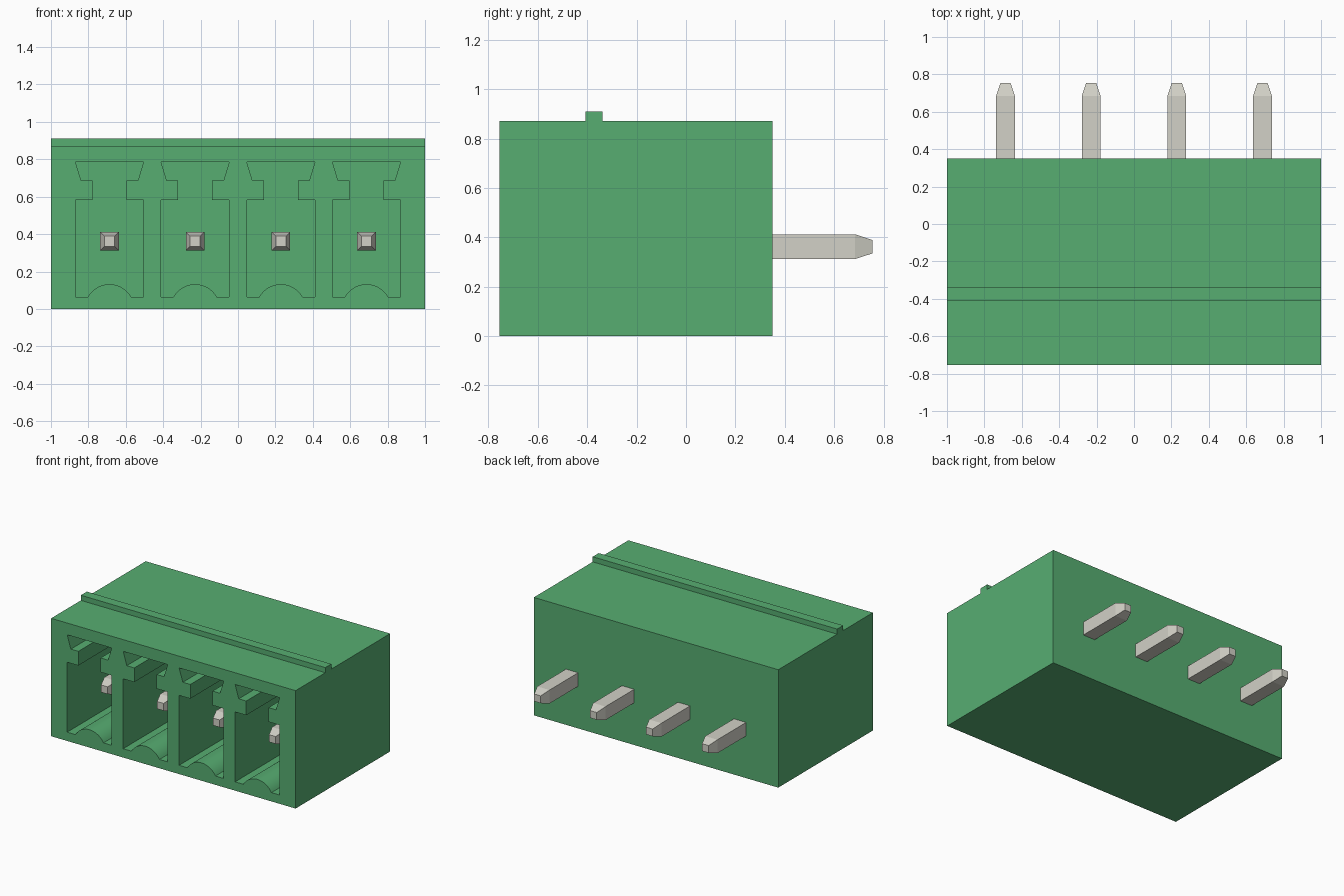
import bpy, bmesh, math
from mathutils import Vector

if "Cube" in bpy.data.objects:
    bpy.data.objects.remove(bpy.data.objects["Cube"], do_unlink=True)

FRONT, BACK = -0.755, 0.35
PITCH, PIN_Z = 0.458, 0.362
CENTRES = [(i - 1.5) * PITCH for i in range(4)]


def material(name, rgb):
    m = bpy.data.materials.new(name)
    m.use_nodes = True
    m.diffuse_color = (*rgb, 1)
    m.node_tree.nodes["Principled BSDF"].inputs["Base Color"].default_value = (*rgb, 1)
    return m


green = material("green plastic", (0.095, 0.42, 0.167))
metal = material("pale grey metal", (0.645, 0.638, 0.571))


def make_object(name, bm, mat):
    bmesh.ops.recalc_face_normals(bm, faces=bm.faces)
    mesh = bpy.data.meshes.new(name)
    bm.to_mesh(mesh)
    bm.free()
    mesh.materials.append(mat)
    ob = bpy.data.objects.new(name, mesh)
    bpy.context.collection.objects.link(ob)
    return ob


def loft(bm, rings):
    """Bridge rings of equal length and cap both ends."""
    rows = [[bm.verts.new(p) for p in ring] for ring in rings]
    n = len(rows[0])
    for a, b in zip(rows, rows[1:]):
        for i in range(n):
            j = (i + 1) % n
            bm.faces.new((a[i], a[j], b[j], b[i]))
    bm.faces.new(rows[0])
    bm.faces.new(rows[-1])


# Housing: side profile with the top rib, extruded across the width
side = [(FRONT, 0), (BACK, 0), (BACK, 0.872), (-0.338, 0.872),
        (-0.338, 0.91), (-0.408, 0.91), (-0.408, 0.872), (FRONT, 0.872)]
bm = bmesh.new()
loft(bm, [[(x, y, z) for y, z in side] for x in (-1, 1)])
housing = make_object("housing", bm, green)

# Socket outline: keyed slot on top, arched floor below
half = [(0.182, 0.065), (0.182, 0.582), (0.091, 0.582), (0.091, 0.687),
        (0.152, 0.687), (0.182, 0.785)]
chord, rise = 0.115, 0.067
radius = (chord ** 2 + rise ** 2) / (2 * rise)
sweep = math.asin(chord / radius)
arch = []
for i in range(21):
    a = -sweep + 2 * sweep * i / 20
    arch.append((radius * math.sin(a), 0.065 + rise - radius + radius * math.cos(a)))
outline = half + [(-x, z) for x, z in reversed(half)] + arch

# Cut the four sockets from the front
bm = bmesh.new()
for c in CENTRES:
    loft(bm, [[(c + x, y, z) for x, z in outline] for y in (FRONT - 0.1, 0.2)])
cutter = make_object("socket_cutter", bm, green)
cutter.hide_render = True
mod = housing.modifiers.new("sockets", "BOOLEAN")
mod.operation, mod.solver, mod.object = "DIFFERENCE", "EXACT", cutter
bpy.context.view_layer.objects.active = housing
housing.select_set(True)
bpy.ops.object.modifier_apply(modifier=mod.name)
bpy.data.objects.remove(cutter, do_unlink=True)
bpy.ops.object.shade_smooth_by_angle(angle=math.radians(30))

# Pins: square bars with tapered tips, passing through the back wall
stations = [(-0.58, 0.027), (-0.51, 0.05), (0.685, 0.05), (0.755, 0.027)]
for n, c in enumerate(CENTRES, 1):
    bm = bmesh.new()
    loft(bm, [[(c + sx * h, y, PIN_Z + sz * h)
               for sx, sz in ((-1, -1), (1, -1), (1, 1), (-1, 1))]
              for y, h in stations])
    make_object(f"pin_{n}", bm, metal)
